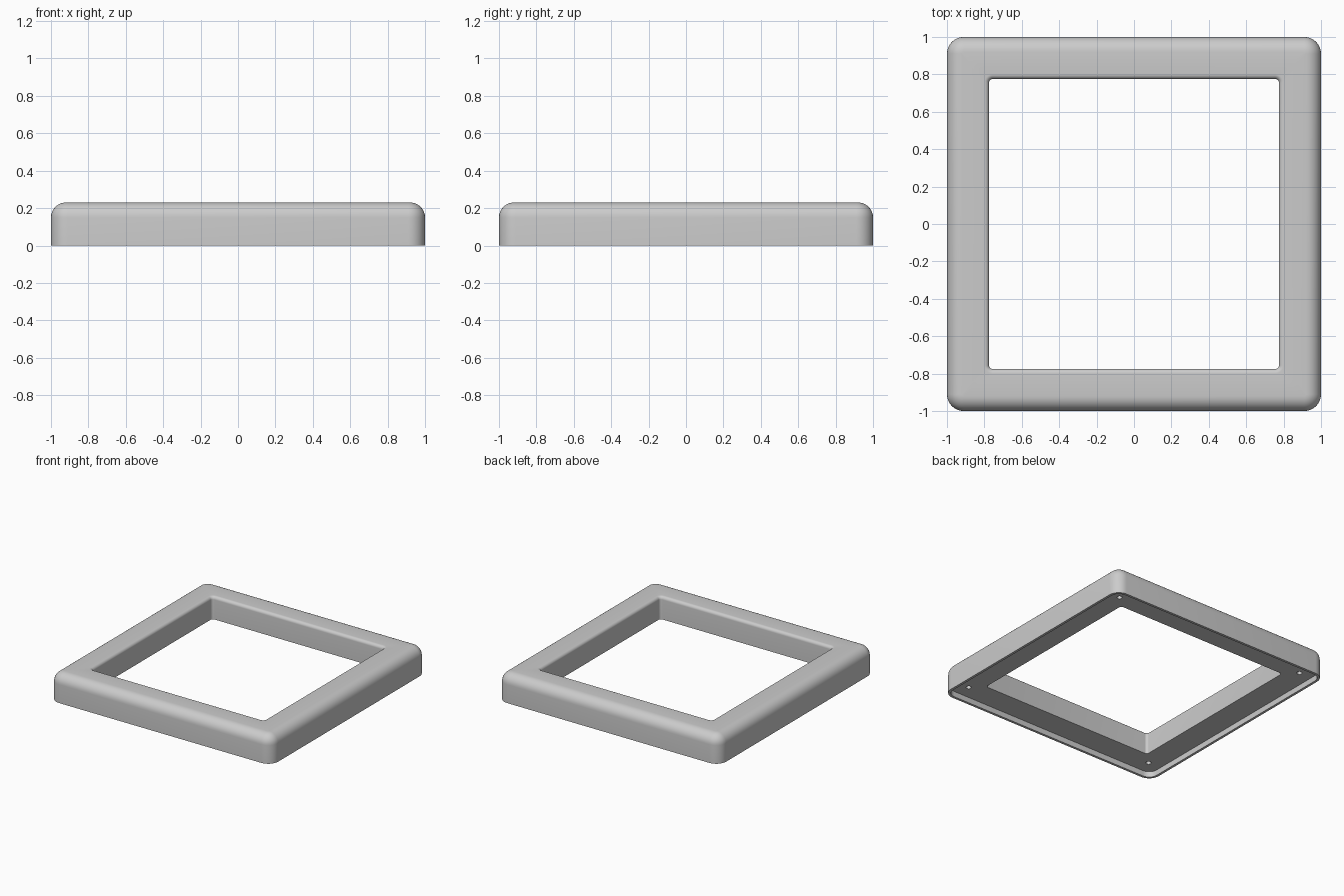
import bpy, bmesh, math
from mathutils import Vector

if "Cube" in bpy.data.objects:
    bpy.data.objects.remove(bpy.data.objects["Cube"])

HEIGHT = 0.23
CORNER_STEPS = 8      # segments per rounded corner
BEVEL_STEPS = 8       # segments per rounded top edge
OPENING = 0.775       # half width of the opening
RECESS = 0.045        # depth of the sunken underside
LIP = 0.02            # thickness of the bottom rim
ROUND = 0.08          # outer top rounding
EASE = 0.025          # inner top rounding


def make_material(name, value):
    mat = bpy.data.materials.new(name)
    mat.use_nodes = True
    colour = (value, value, value, 1)
    mat.diffuse_color = colour
    mat.node_tree.nodes["Principled BSDF"].inputs["Base Color"].default_value = colour
    return mat


def rounded_square(bm, half, radius, z):
    """One loop of vertices around a square with rounded corners."""
    loop = []
    for quarter in range(4):
        mid = math.radians(45 + 90 * quarter)
        centre = Vector((math.cos(mid), math.sin(mid))) * math.sqrt(2) * (half - radius)
        for i in range(CORNER_STEPS + 1):
            a = math.pi / 2 * (quarter + i / CORNER_STEPS)
            loop.append(bm.verts.new((centre.x + radius * math.cos(a),
                                      centre.y + radius * math.sin(a), z)))
    return loop


# Cross-section of the frame: half width, corner radius, height
arc = [math.pi / 2 * i / BEVEL_STEPS for i in range(BEVEL_STEPS + 1)]
section = [(1 - LIP, 0.07, RECESS), (1 - LIP, 0.07, 0), (1, 0.09, 0)]
for a in arc:
    inset = ROUND * (1 - math.cos(a))
    section.append((1 - inset, 0.09 - inset, HEIGHT - ROUND * (1 - math.sin(a))))
for a in reversed(arc):
    grow = EASE * (1 - math.cos(a))
    section.append((OPENING + grow, 0.02 + grow, HEIGHT - EASE * (1 - math.sin(a))))
section.append((OPENING, 0.02, RECESS))

# Sweep the section around the square
bm = bmesh.new()
loops = [rounded_square(bm, *point) for point in section]
for k, low in enumerate(loops):
    high = loops[(k + 1) % len(loops)]
    for i in range(len(low)):
        j = (i + 1) % len(low)
        bm.faces.new((low[i], low[j], high[j], high[i]))
bmesh.ops.recalc_face_normals(bm, faces=bm.faces)
mesh = bpy.data.meshes.new("frame")
bm.to_mesh(mesh)
bm.free()
frame = bpy.data.objects.new("frame", mesh)
bpy.context.collection.objects.link(frame)
mesh.materials.append(make_material("light grey", 0.6))

# Blind screw holes in the corners of the underside
for x in (-0.867, 0.867):
    for y in (-0.867, 0.867):
        bpy.ops.mesh.primitive_cylinder_add(vertices=20, radius=0.02, depth=0.12,
                                            location=(x, y, RECESS + 0.03))
        cutter = bpy.context.object
        cutter.name = "screw_hole_cutter"
        cut = frame.modifiers.new("screw_hole", "BOOLEAN")
        cut.operation = "DIFFERENCE"
        cut.solver = "EXACT"
        cut.object = cutter
        bpy.ops.object.select_all(action="DESELECT")
        bpy.context.view_layer.objects.active = frame
        frame.select_set(True)
        bpy.ops.object.modifier_apply(modifier=cut.name)
        bpy.data.objects.remove(cutter)

bpy.ops.object.shade_smooth_by_angle(angle=math.radians(35))
